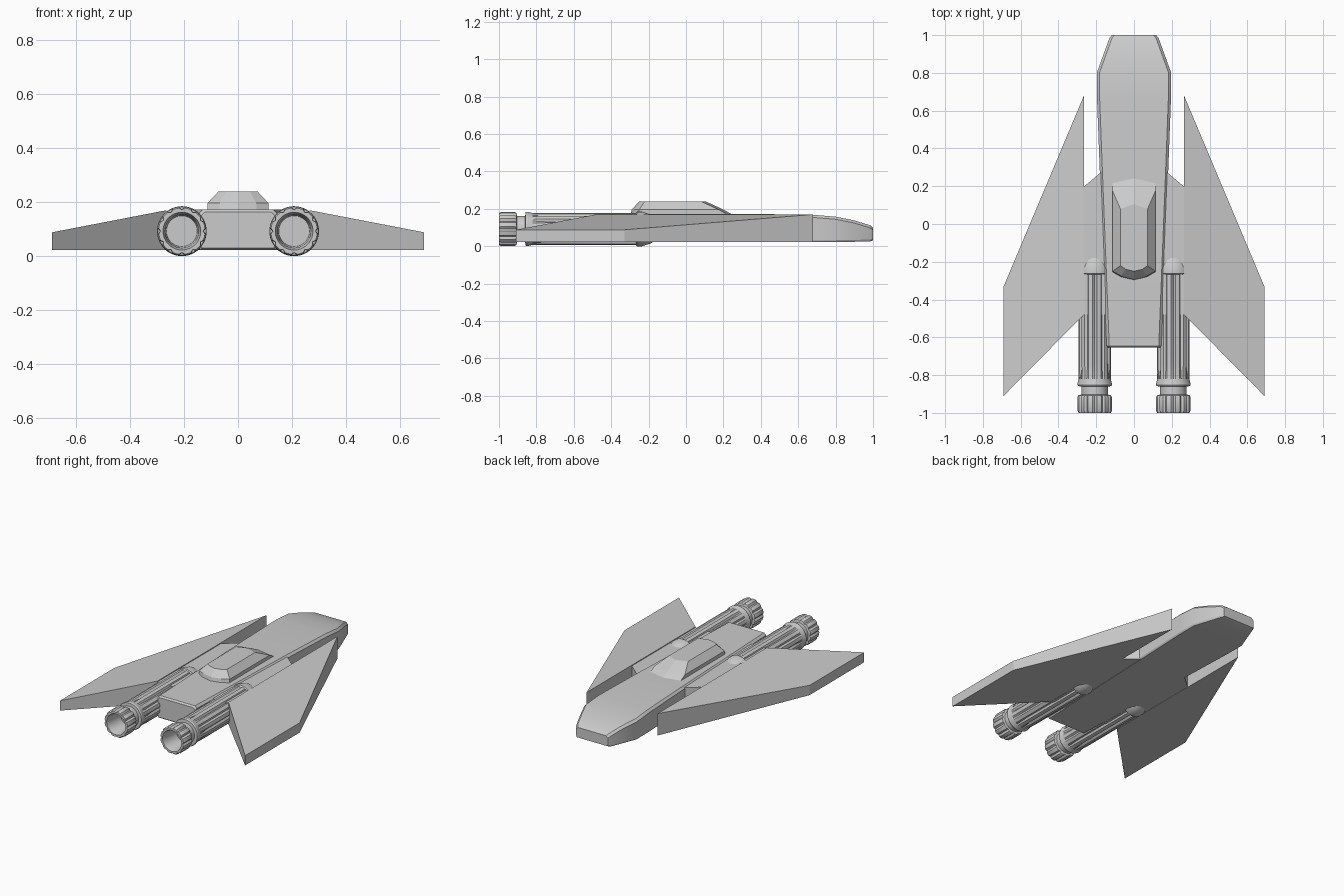
import bpy, bmesh
from math import cos, sin, tau

if "Cube" in bpy.data.objects:
    bpy.data.objects.remove(bpy.data.objects["Cube"])


def loft(name, rings, smooth=None):
    """Skin a list of equal-length closed rings and cap both ends."""
    bm = bmesh.new()
    vs = [[bm.verts.new(p) for p in r] for r in rings]
    n = len(rings[0])
    for a, b in zip(vs, vs[1:]):
        for i in range(n):
            j = (i + 1) % n
            bm.faces.new((a[i], a[j], b[j], b[i]))
    bm.faces.new(vs[0])
    bm.faces.new(vs[-1])
    bmesh.ops.recalc_face_normals(bm, faces=bm.faces)
    me = bpy.data.meshes.new(name)
    bm.to_mesh(me)
    bm.free()
    ob = bpy.data.objects.new(name, me)
    bpy.context.collection.objects.link(ob)
    if smooth:
        bpy.context.view_layer.objects.active = ob
        ob.select_set(True)
        bpy.ops.object.shade_smooth_by_angle(angle=smooth)
        ob.select_set(False)
    return ob


# Hull: chamfered box sections along y (y, half width, bottom z, top z)
def hull_section(y, w, zb, zt):
    half = [(w - .006, zb), (w, zb + .01), (w, zt - .014), (w - .014, zt)]
    pts = half + [(-x, z) for x, z in reversed(half)]
    return [(x, y, z) for x, z in pts]


loft("hull", [hull_section(*s) for s in [
    (-.655, .138, .03, .163), (-.645, .145, .022, .173), (.3, .182, .022, .173),
    (.67, .196, .022, .169), (.80, .197, .022, .158), (.90, .161, .024, .138),
    (.985, .13, .026, .112), (1.0, .118, .032, .10)]], smooth=.4)


# Canopy: eight-sided rings with pointed front and rear
def canopy_ring(w, front, front_side, back_side, back, z):
    half = [(w, front_side), (w, back_side), (w * .6, (back_side + back) / 2 - .005)]
    pts = [(0, front)] + half + [(0, back)] + [(-x, y) for x, y in reversed(half)]
    return [(x, y, z) for x, y in pts]


loft("canopy", [
    canopy_ring(.113, .25, .225, -.255, -.297, .168),
    canopy_ring(.113, .20, .175, -.25, -.29, .196),
    canopy_ring(.072, .105, .08, -.22, -.25, .24)])


# Engine: rings of (y, radius, groove depth), grooves repeat twelve times
def engine_ring(cx, y, r, groove):
    seg = 48
    pts = []
    for i in range(seg):
        rr = r - groove if i % 4 == 0 else r
        a = tau * i / seg
        pts.append((cx + rr * sin(a), y, .0925 + rr * cos(a)))
    return pts


ENGINE = [(-.15, .055, 0), (-.19, .078, 0), (-.235, .0925, 0), (-.262, .0925, 0),
          (-.268, .087, .012), (-.74, .087, .012), (-.82, .085, 0), (-.848, .092, 0),
          (-.858, .089, 0), (-.86, .07, 0), (-.903, .07, 0), (-.907, .087, .009),
          (-.915, .091, .01), (-.99, .091, .01), (-1.0, .086, .007),
          (-1.0, .07, 0), (-.97, .062, 0), (-.87, .057, 0)]

# Wing: flat underside, top sloping down to the tip
ROOT = [(.68, .022), (.68, .17), (-.48, .17), (-.48, .022)]
TIP = [(-.33, .022), (-.33, .088), (-.91, .088), (-.91, .022)]
# Wing joint: slab between hull and wing, swept at the front
JOINT = [(.15, .295, -.48), (.268, .195, -.48)]

for side, s in (("left", -1), ("right", 1)):
    loft("engine_" + side, [engine_ring(s * .208, *e) for e in ENGINE], smooth=.5)
    loft("wing_" + side, [[(s * .265, y, z) for y, z in ROOT],
                          [(s * .69, y, z) for y, z in TIP]])
    loft("wing_joint_" + side, [[(s * x, f, .024), (s * x, f, .164),
                                 (s * x, b, .164), (s * x, b, .024)]
                                for x, f, b in JOINT])
